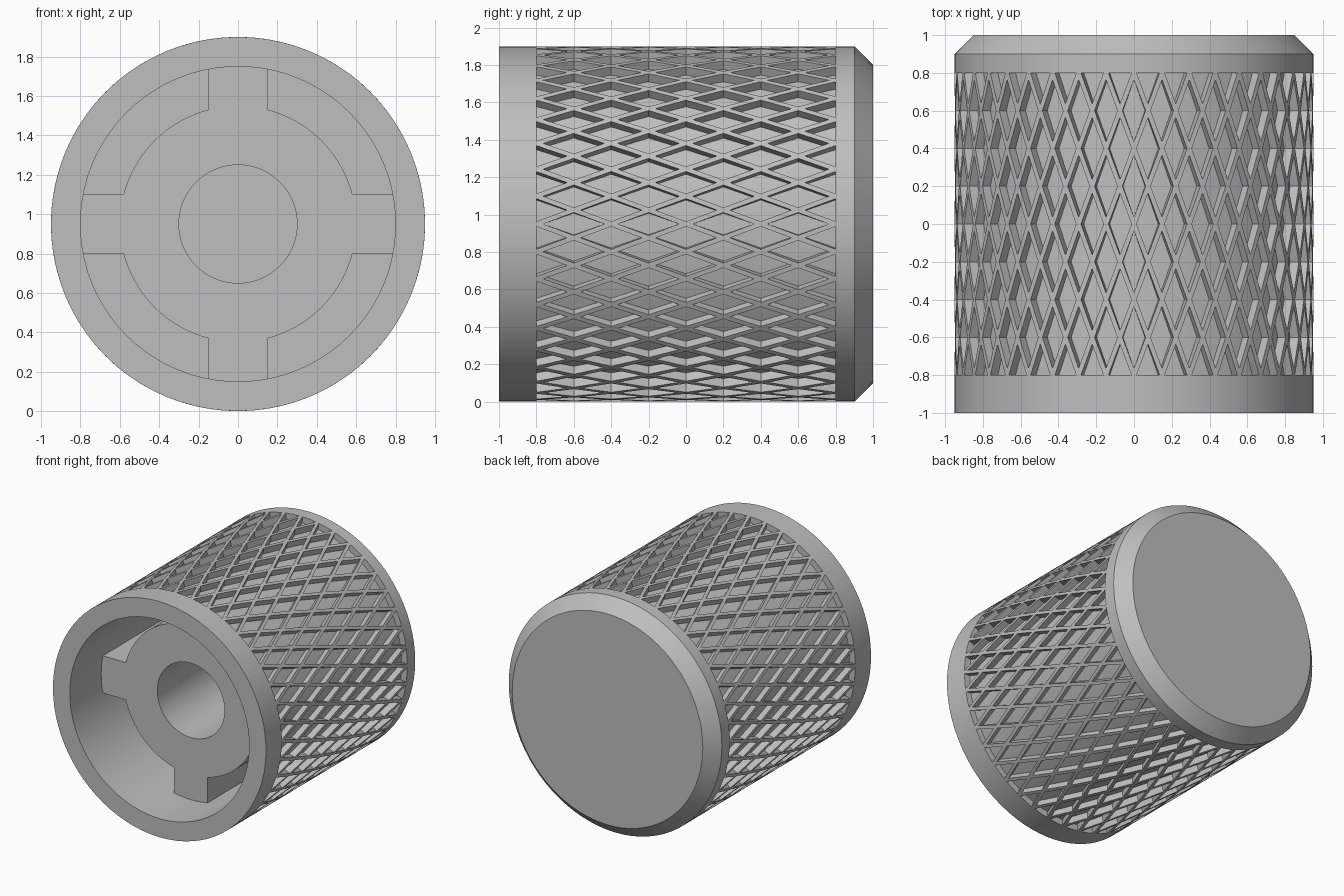
import bpy, bmesh
from math import sin, cos, asin, radians
from mathutils import Vector

default = bpy.data.objects.get("Cube")
if default:
    bpy.data.objects.remove(default)

# Main sizes
R, CAVITY, BOSS, BORE = 0.95, 0.80, 0.60, 0.30
BAND, FLOOR_Y, BOSS_FRONT = 0.80, 0.80, -0.60
COUNT = 40                  # ridges in each direction
DEPTH = 0.05                # pocket depth
SHRINK = 0.82               # pocket size within its cell
STEP = radians(180 / COUNT)  # half a cell around
STEP_Y = 0.2                # half a cell along the axis

metal = bpy.data.materials.new("brushed_grey")
metal.use_nodes = True
grey = (0.52, 0.52, 0.52, 1)
metal.diffuse_color = grey
metal.node_tree.nodes["Principled BSDF"].inputs["Base Color"].default_value = grey


def point(r, a, y):
    """Point at radius r and angle a (from the top) around the knob axis."""
    return Vector((r * sin(a), y, R + r * cos(a)))


def add_face(bm, points, toward):
    """Face whose normal agrees with the given direction."""
    f = bm.faces.new([bm.verts.new(p) for p in points])
    f.normal_update()
    if f.normal.dot(toward) < 0:
        f.normal_flip()


def finish(bm, name, fix_normals=False):
    bmesh.ops.remove_doubles(bm, verts=bm.verts, dist=1e-5)
    if fix_normals:
        bmesh.ops.recalc_face_normals(bm, faces=bm.faces)
    mesh = bpy.data.meshes.new(name)
    bm.to_mesh(mesh)
    bm.free()
    mesh.materials.append(metal)
    obj = bpy.data.objects.new(name, mesh)
    bpy.context.collection.objects.link(obj)
    bpy.ops.object.select_all(action="DESELECT")
    obj.select_set(True)
    bpy.context.view_layer.objects.active = obj
    bpy.ops.object.shade_smooth_by_angle(angle=radians(30))


def lathe(name, profile):
    """Turn a profile of (radius, y), listed from back to front outside."""
    bm = bmesh.new()
    for (r0, y0), (r1, y1) in zip(profile, profile[1:]):
        for i in range(2 * COUNT):
            a, b = i * STEP, (i + 1) * STEP
            pts = [point(r0, a, y0), point(r0, b, y0), point(r1, b, y1), point(r1, a, y1)]
            if r0 == 0:
                pts.pop(0)
            elif r1 == 0:
                pts.pop()
            mid = (a + b) / 2
            # outward normal lies to the left of the profile direction
            out = point(y0 - y1, mid, r1 - r0) - Vector((0, 0, R))
            add_face(bm, pts, out)
    finish(bm, name)


# Plain shell: chamfered closed back, and front rim with its cavity
lathe("back_cap", [(0, 1), (R - 0.1, 1), (R, 0.9), (R, BAND)])
lathe("front_rim_and_cavity", [(R, -BAND), (R, -1), (CAVITY, -1), (CAVITY, FLOOR_Y), (0, FLOOR_Y)])

# Knurled band: crossing ridges around sunken diamond pockets
bm = bmesh.new()
rows = round(BAND / STEP_Y)
for j in range(-rows, rows + 1):
    for i in range(2 * COUNT):
        if (i + j) % 2 == 0:
            continue
        ac, yc = i * STEP, j * STEP_Y
        out = point(1, ac, 0) - Vector((0, 0, R))
        centre = point(R, ac, yc)
        ends = [s for s in (-1, 1) if abs(j + s) <= rows]
        for side in (-1, 1):
            for end in ends:
                def at(r, k, u, v):
                    return point(r, ac + side * u * k * STEP, yc + end * v * k * STEP_Y)
                s0, s1 = at(R, SHRINK, 1, 0), at(R, SHRINK, 0, 1)
                f0, f1 = at(R - DEPTH, SHRINK, 1, 0), at(R - DEPTH, SHRINK, 0, 1)
                middle = point(R - DEPTH, ac, yc)
                add_face(bm, [at(R, 1, 1, 0), at(R, 1, 0, 1), s1, s0], out)
                add_face(bm, [s0, s1, f1, f0], centre - (s0 + s1) / 2)
                add_face(bm, [middle, f0, f1], out)
                # half pockets end in a small step up to the plain rim
                if len(ends) == 1:
                    add_face(bm, [centre, s0, f0, middle], Vector((0, end, 0)))
finish(bm, "knurled_band")

# Inner hub: bored boss with four ribs reaching the cavity wall
outline = []
rib_tip, rib_root = asin(0.15 / CAVITY), asin(0.15 / BOSS)
for quarter in range(4):
    base = radians(90 * quarter)
    for k in range(7):
        outline.append((CAVITY, base - rib_tip + rib_tip * k / 3))
    arc = radians(90) - 2 * rib_root
    for k in range(17):
        outline.append((BOSS, base + rib_root + arc * k / 16))

bm = bmesh.new()
loops = []
for r_bore, y in ((False, FLOOR_Y), (False, BOSS_FRONT), (True, BOSS_FRONT), (True, FLOOR_Y)):
    loops.append([bm.verts.new(point(BORE if r_bore else r, a, y)) for r, a in outline])
for lo, hi in zip(loops, loops[1:] + loops[:1]):
    for i in range(len(outline)):
        n = (i + 1) % len(outline)
        bm.faces.new((lo[i], lo[n], hi[n], hi[i]))
finish(bm, "ribbed_hub", fix_normals=True)
